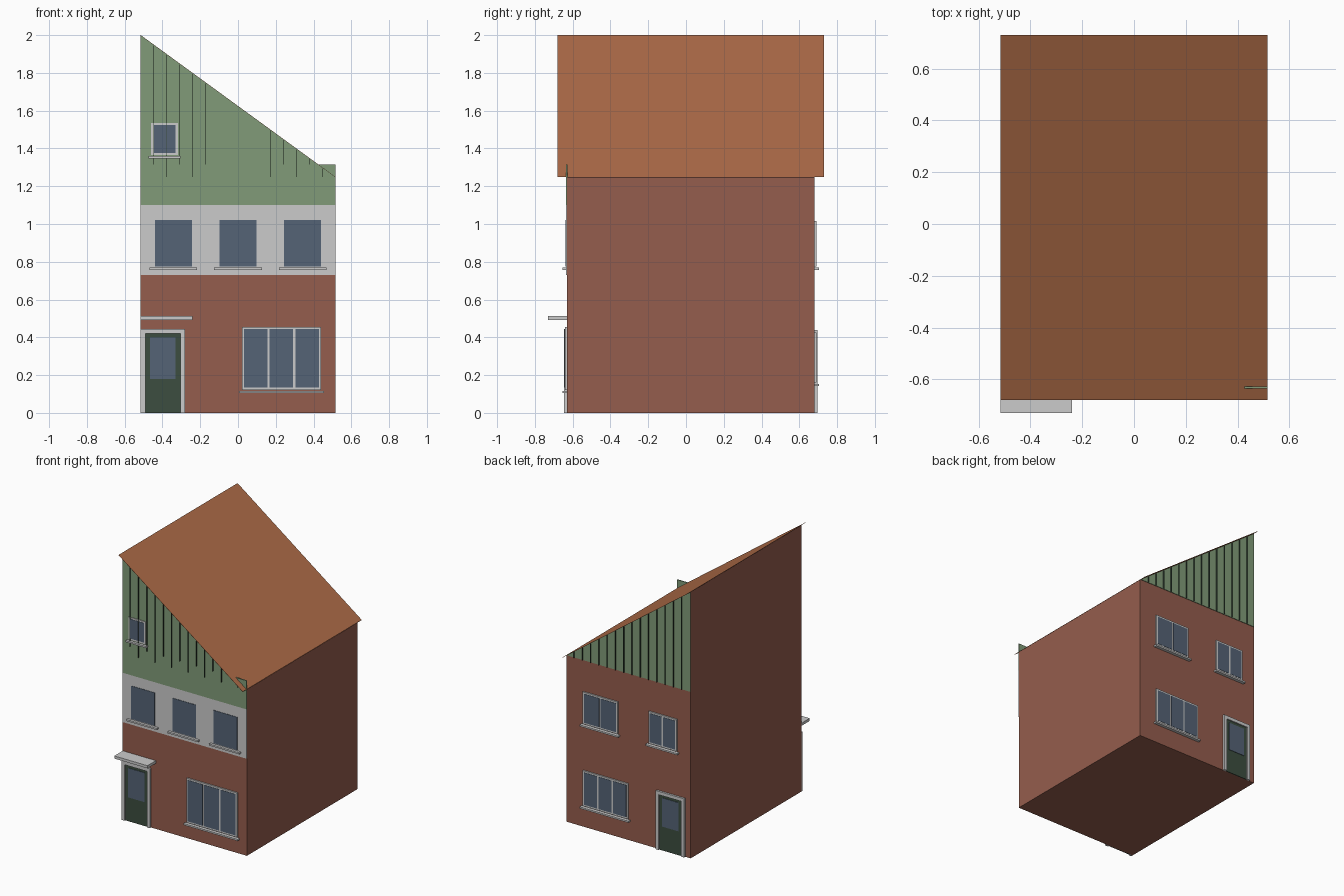
import bpy

if "Cube" in bpy.data.objects:
    bpy.data.objects.remove(bpy.data.objects["Cube"])


def mat(name, rgb):
    m = bpy.data.materials.new(name)
    m.diffuse_color = (*rgb, 1)
    m.use_nodes = True
    m.node_tree.nodes["Principled BSDF"].inputs["Base Color"].default_value = m.diffuse_color
    return m


BRICK = mat("brick", (0.30, 0.11, 0.075))
TILE = mat("roof_tile", (0.43, 0.15, 0.065))
GREEN = mat("green_cladding", (0.22, 0.33, 0.19))
DARK = mat("dark_green", (0.045, 0.075, 0.05))
GLASS = mat("glass", (0.09, 0.125, 0.18))
FRONT, BACK, HALF = -0.63, 0.68, 0.515


def roof_z(x):
    return 1.25 + (HALF - x) * 0.75 / (2 * HALF)


def prism(name, profile, y0, y1, m=None):
    """Extrude an x-z outline between two y depths."""
    n = len(profile)
    verts = [(x, y, z) for y in (y0, y1) for x, z in profile]
    faces = [tuple(range(n)), tuple(range(2 * n - 1, n - 1, -1))]
    faces += [(i, i + n, (i + 1) % n + n, (i + 1) % n) for i in range(n)]
    me = bpy.data.meshes.new(name)
    me.from_pydata(verts, [], faces)
    if m:
        me.materials.append(m)
    ob = bpy.data.objects.new(name, me)
    bpy.context.collection.objects.link(ob)
    return ob


def on_wall(name, profile, side, out, m=None, base=-0.002):
    """Part fixed to the front (-1) or back (1) wall, standing out by 'out'."""
    wall = FRONT if side < 0 else BACK
    a, b = sorted((wall + side * base, wall + side * out))
    return prism(name, profile, a, b, m)


def rect(x0, x1, z0, z1):
    return [(x0, z0), (x1, z0), (x1, z1), (x0, z1)]


def window(name, side, x0, x1, z0, z1, panes=1, framed=True, f=0.012):
    if framed:
        on_wall(name + "_frame", rect(x0, x1, z0, z1), side, 0.010)
        w = (x1 - x0 - f) / panes
        for i in range(panes):
            on_wall(f"{name}_pane_{i}", rect(x0 + i * w + f, x0 + (i + 1) * w, z0 + f, z1 - f),
                    side, 0.012, GLASS)
    else:
        on_wall(name + "_pane", rect(x0, x1, z0, z1), side, 0.008, GLASS)
    s = 0.028 if not framed else 0.014
    on_wall(name + "_sill", rect(x0 - s, x1 + s, z0 - 0.018, z0 - 0.006), side, 0.024)


def door(name, side, x0, x1, top):
    # Jambs and lintel as one U-shaped frame
    f = 0.025
    on_wall(name + "_frame", [(x0, 0), (x0 + f, 0), (x0 + f, top - f), (x1 - f, top - f),
                              (x1 - f, 0), (x1, 0), (x1, top), (x0, top)], side, 0.015)
    on_wall(name + "_leaf", rect(x0 + f, x1 - f, 0, top - f), side, 0.006, DARK)
    on_wall(name + "_glass", rect(x0 + 0.05, x1 - 0.05, 0.18, top - 0.045), side, 0.009, GLASS)


# Brick body with a single-pitch top
prism("house_body", [(-HALF, 0), (HALF, 0), (HALF, 1.247), (-HALF, 1.997)], FRONT, BACK, BRICK)

# Thin overhanging roof sheet
prism("roof", [(-HALF, 1.998), (HALF, 1.248), (HALF, 1.25), (-HALF, 2.0)], -0.68, 0.73, TILE)

# Front bands and gable cladding
on_wall("white_band", rect(-HALF, HALF, 0.73, 1.10), -1, 0.005)
on_wall("front_cladding", [(-HALF, 1.10), (HALF, 1.10), (HALF, 1.315), (0.425, 1.315),
                           (-HALF, 2.0)], -1, 0.005, GREEN)
on_wall("back_cladding", [(-HALF, 1.25), (HALF, 1.25), (-HALF, 1.998)], 1, 0.004, GREEN)

# Narrow cladding seams on both gables
for i in range(1, 15):
    x = -HALF + i * 2 * HALF / 15
    for side, label in ((-1, "front"), (1, "back")):
        z0 = 1.25 if side > 0 or i % 2 == 0 else 1.315
        z1 = roof_z(x) - 0.006
        if z1 > z0:
            on_wall(f"{label}_seam_{i}", rect(x - 0.001, x + 0.001, z0, z1), side, 0.014, DARK)

# Front openings
for i, x in enumerate((-0.342, 0.0, 0.342)):
    window(f"front_upper_window_{i}", -1, x - 0.098, x + 0.098, 0.775, 1.022, framed=False)
window("attic_window", -1, -0.46, -0.318, 1.365, 1.535)
window("front_room_window", -1, 0.02, 0.44, 0.122, 0.455, 3)
door("front_door", -1, -HALF, -0.28, 0.445)
on_wall("door_canopy", rect(-HALF, -0.24, 0.492, 0.512), -1, 0.10)

# Back openings
window("back_lower_window", 1, 0.0, 0.375, 0.16, 0.425, 3)
window("back_upper_window_wide", 1, 0.085, 0.375, 0.775, 1.015, 2)
window("back_upper_window_small", 1, -0.405, -0.17, 0.775, 1.015, 2)
door("back_door", 1, -0.47, -0.235, 0.44)
